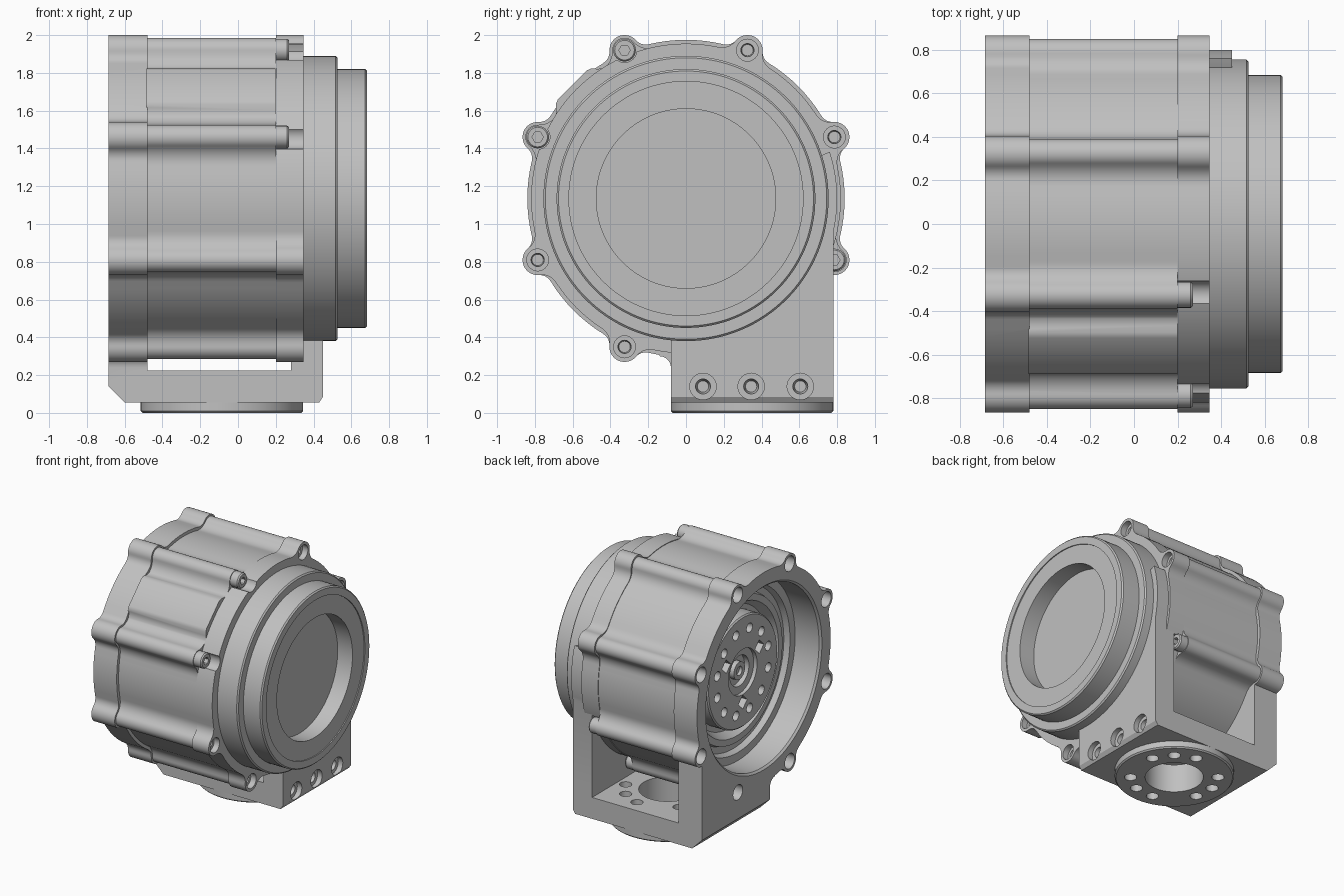
import bpy, bmesh, math
from math import sin, cos, pi, radians
from mathutils import Vector

if "Cube" in bpy.data.objects:
    bpy.data.objects.remove(bpy.data.objects["Cube"], do_unlink=True)

mat = bpy.data.materials.new("machined grey")
mat.use_nodes = True
GREY = (0.53, 0.53, 0.53, 1)
mat.diffuse_color = GREY
mat.node_tree.nodes["Principled BSDF"].inputs["Base Color"].default_value = GREY

CZ = 1.135      # height of the main axis
D = 0.85        # lobe pitch radius
ANGLES = [radians(22.5 + 45 * k) for k in range(8)]
SCREWED = (2, 3, 6, 7)      # lobes that carry cap screws at the front


def loft(name, rings):
    """Solid through equal rings of points, capped at both ends."""
    bm = bmesh.new()
    loops = [[bm.verts.new(p) for p in ring] for ring in rings]
    n = len(loops[0])
    for a, b in zip(loops, loops[1:]):
        for i in range(n):
            j = (i + 1) % n
            bm.faces.new((a[i], a[j], b[j], b[i]))
    bm.faces.new(loops[0])
    bm.faces.new(loops[-1])
    bmesh.ops.recalc_face_normals(bm, faces=bm.faces)
    me = bpy.data.meshes.new(name)
    bm.to_mesh(me)
    bm.free()
    me.materials.append(mat)
    ob = bpy.data.objects.new(name, me)
    bpy.context.collection.objects.link(ob)
    return ob


def lathe(name, profile, y=0, z=CZ, segs=96):
    """Turned solid about a line parallel to x; profile of (x, radius)."""
    ts = [2 * pi * i / segs for i in range(segs)]
    return loft(name, [[(x, y + r * cos(t), z + r * sin(t)) for t in ts] for x, r in profile])


def upright(name, profile, x, y, segs=64):
    """Turned solid about a vertical line; profile of (z, radius)."""
    ts = [2 * pi * i / segs for i in range(segs)]
    return loft(name, [[(x + r * cos(t), y + r * sin(t), z) for t in ts] for z, r in profile])


def arc(c, r, a, b, n):
    return [c + r * Vector((cos(a + (b - a) * i / n), sin(a + (b - a) * i / n))) for i in range(n + 1)]


def lobed(name, x0, x1, R, rho, f, skip=()):
    """Round plate with filleted screw lobes, extruded along x."""
    e, g = R + f, rho + f
    phi = math.acos((D * D + e * e - g * g) / (2 * D * e))     # fillet centre angle
    pts, O = [], Vector((0, 0))
    for k, t in enumerate(ANGLES):
        if k in skip:
            pts += arc(O, R, t - phi, t + phi, 10)
        else:
            c = D * Vector((cos(t), sin(t)))
            f0, f1 = (e * Vector((cos(t + s * phi), sin(t + s * phi))) for s in (-1, 1))
            d = c - f0
            turn = (math.atan2(d.y, d.x) - (t - phi + pi)) % (2 * pi) - 2 * pi
            pts += arc(f0, f, t - phi + pi, t - phi + pi + turn, 6)
            half = math.atan2((f1 - c).dot(Vector((-sin(t), cos(t)))), (f1 - c).dot(c) / D)
            pts += arc(c, rho, t - half, t + half, 16)[1:-1]
            pts += arc(f1, f, t + phi - pi - turn, t + phi - pi, 6)
        gap = pi / 4 - 2 * phi
        pts += arc(O, R, t + phi, t + phi + gap, 8)[1:-1]
    return loft(name, [[(x, p.x, CZ + p.y) for p in pts] for x in (x0, x1)])


def boolean(target, tool, op="DIFFERENCE"):
    m = target.modifiers.new("bool", "BOOLEAN")
    m.operation, m.solver, m.object = op, "EXACT", tool
    bpy.context.view_layer.objects.active = target
    bpy.ops.object.modifier_apply(modifier=m.name)
    bpy.data.objects.remove(tool, do_unlink=True)


# main housing: rear flange, ribbed barrel and flat pad between two ribs
housing = lobed("housing", -0.685, -0.48, 0.84, 0.08, 0.07)
boolean(housing, lobed("barrel", -0.55, 0.2, 0.815, 0.065, 0.11), "UNION")

u, v = Vector((0, -1, 1)).normalized(), Vector((0, 1, 1)).normalized()
base = Vector((0, 0, CZ))
pad_half = [(0.7, 0.2), (0.785, 0.195), (0.815, 0.155), (0.84, 0.135), (0.85, 0.11)]
pad_section = [base + u * r - v * w for r, w in pad_half] + [base + u * r + v * w for r, w in reversed(pad_half)]
pad = loft("pad", [[p + Vector((x, 0, 0)) for p in pad_section] for x in (-0.485, 0.199)])
boolean(housing, pad, "UNION")

# U-shaped bracket; its front plate rises and curves round the cover
bracket_side = [(-0.685, 0.81), (-0.685, 0.14), (-0.6, 0.055), (0.43, 0.055), (0.45, 0.085),
                (0.45, 0.4), (0.28, 0.4), (0.28, 0.225), (-0.48, 0.225), (-0.48, 0.81)]
bracket = loft("bracket", [[(x, y, z) for x, z in bracket_side] for y in (-0.08, 0.78)])
boolean(housing, bracket, "UNION")
plate = [Vector(p) for p in ((0.64, 1.33 - CZ), (-0.08, 0.6 - CZ), (-0.08, 0.3 - CZ), (0.78, 0.3 - CZ))]
plate += arc(Vector((0, 0)), 0.8, radians(-12.8), radians(18), 14)
front_plate = loft("front_plate", [[(x, p.x, CZ + p.y) for p in plate] for x in (0.28, 0.45)])
boolean(housing, front_plate, "UNION")

# concave fillet where the rear flange meets the bracket
corner = [Vector((-0.05, 0.24)), Vector((-0.05, 0.34)), Vector((-0.14, 0.34))]
corner += arc(Vector((-0.14, 0.24)), 0.06, pi / 2, 0, 8)
boolean(housing, loft("corner_fillet", [[(x, p.x, p.y) for p in corner] for x in (-0.684, -0.481)]), "UNION")

# mounting disc under the bracket, with its bore and three groups of holes
FX, FY = -0.085, 0.35
boolean(housing, upright("mount_disc", [(0, 0.42), (0.01, 0.43), (0.1, 0.43)], FX, FY), "UNION")
boolean(housing, upright("mount_bore", [(-0.1, 0.21), (0.27, 0.21)], FX, FY))
for group in (50, 170, 290):
    for offset in (-30, 0, 30):
        t = radians(group + offset)
        boolean(housing, upright("mount_hole", [(-0.1, 0.045), (0.27, 0.045)],
                                 FX + 0.315 * cos(t), FY + 0.315 * sin(t), 20))

# stepped rear bore and lobe holes
boolean(housing, lathe("rear_bore", [(-0.75, 0.73), (-0.685, 0.73), (-0.67, 0.715), (-0.46, 0.715),
                                     (-0.46, 0.65), (-0.42, 0.63), (-0.42, 0.58), (-0.45, 0.57),
                                     (-0.45, 0.52), (-0.38, 0.48)]))
for t in ANGLES:
    boolean(housing, lathe("rear_hole", [(-0.75, 0.06), (-0.55, 0.06)],
                           D * cos(t), CZ + D * sin(t), 24))

# counterbored holes in the bracket's front plate
for y in (0.09, 0.345, 0.605):
    boolean(housing, lathe("plate_hole", [(0.5, 0.07), (0.41, 0.07), (0.41, 0.04), (0.33, 0.03)], y, 0.14, 24))

# front flange; four lobes are cut away and carry cap screws instead
front_flange = lobed("front_flange", 0.2, 0.347, 0.82, 0.08, 0.09, SCREWED)
for k, t in enumerate(ANGLES):
    y, z = D * cos(t), CZ + D * sin(t)
    if k in SCREWED:
        boolean(front_flange, lathe("screw_pocket", [(0.1, 0.065), (0.4, 0.065)], y, z, 32))
        screw = lathe("cap_screw", [(0.19, 0.06), (0.26, 0.06), (0.27, 0.052)], y, z, 24)
        boolean(screw, lathe("hex_socket", [(0.3, 0.03), (0.235, 0.03)], y, z, 6))
    else:
        boolean(front_flange, lathe("lobe_hole", [(0.4, 0.058), (0.3, 0.058), (0.3, 0.035), (0.22, 0.03)], y, z, 24))

# stepped front cover with a wide recess
lathe("front_cover", [(0.3, 0.755), (0.517, 0.755), (0.527, 0.745), (0.527, 0.685), (0.673, 0.685),
                      (0.683, 0.675), (0.683, 0.62), (0.675, 0.62), (0.675, 0.475), (0.545, 0.475)], segs=128)

# rear output hub with hole circle, slots and centre screw
hub = lathe("output_hub", [(-0.36, 0.44), (-0.49, 0.44), (-0.5, 0.43), (-0.5, 0.18), (-0.47, 0.18),
                           (-0.47, 0.12), (-0.43, 0.12)])
for k in range(12):
    t = radians(30 * k + 15)
    boolean(hub, lathe("hub_hole", [(-0.6, 0.037), (-0.42, 0.037)], 0.33 * cos(t), CZ + 0.33 * sin(t), 20))
for k in range(3):
    t = radians(120 * k + 30)
    boolean(hub, lathe("hub_slot", [(-0.6, 0.055), (-0.45, 0.055)], 0.24 * cos(t), CZ + 0.24 * sin(t), 4))
lathe("hub_screw", [(-0.4, 0.07), (-0.47, 0.07), (-0.47, 0.035), (-0.445, 0.035)], segs=24)

# smooth round surfaces, sharp edges
bpy.ops.object.select_all(action="DESELECT")
for ob in bpy.context.scene.objects:
    if ob.type == "MESH" and mat.name in ob.data.materials:
        ob.select_set(True)
        bpy.context.view_layer.objects.active = ob
bpy.ops.object.shade_smooth_by_angle(angle=radians(30))
